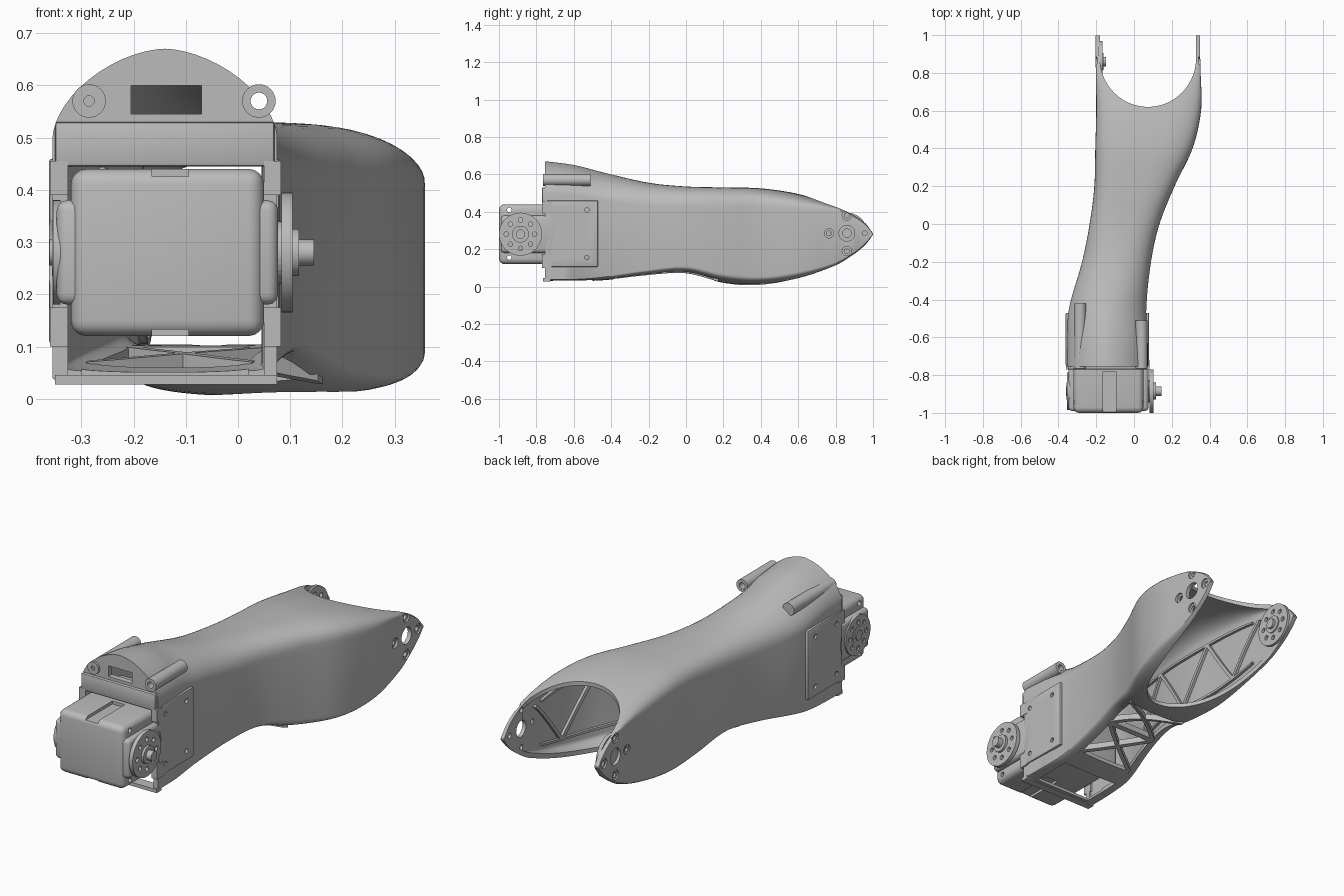
import bpy, bmesh, math
from mathutils import Vector, Matrix

if bpy.data.objects.get("Cube"):
    bpy.data.objects.remove(bpy.data.objects["Cube"])

gray = bpy.data.materials.new("plain_gray")
gray.use_nodes = True
gray.diffuse_color = (0.5, 0.5, 0.5, 1)
gray.node_tree.nodes["Principled BSDF"].inputs["Base Color"].default_value = gray.diffuse_color


def finish(name, bm):
    bmesh.ops.recalc_face_normals(bm, faces=bm.faces)
    mesh = bpy.data.meshes.new(name)
    bm.to_mesh(mesh)
    bm.free()
    ob = bpy.data.objects.new(name, mesh)
    bpy.context.collection.objects.link(ob)
    mesh.materials.append(gray)
    return ob


def activate(ob):
    bpy.ops.object.select_all(action="DESELECT")
    ob.select_set(True)
    bpy.context.view_layer.objects.active = ob


def smooth(*obs):
    for ob in obs:
        activate(ob)
        bpy.ops.object.shade_smooth_by_angle(angle=math.radians(32))


def cut(targets, cutters):
    for ob in targets:
        for c in cutters:
            mod = ob.modifiers.new("cut", "BOOLEAN")
            mod.operation, mod.solver, mod.object = "DIFFERENCE", "EXACT", c
            activate(ob)
            bpy.ops.object.modifier_apply(modifier=mod.name)
    for c in cutters:
        bpy.data.objects.remove(c)


def box(name, lo, hi, bevel=0, seg=3):
    lo, hi = Vector(lo), Vector(hi)
    bm = bmesh.new()
    bmesh.ops.create_cube(bm, size=1, matrix=Matrix.Translation((lo + hi) / 2) @ Matrix.Diagonal((*(hi - lo), 1)))
    if bevel:
        bmesh.ops.bevel(bm, geom=bm.edges[:], offset=bevel, segments=seg, profile=0.5, affect="EDGES")
    return finish(name, bm)


def rod(name, p, q, r, sides=32):
    p, q = Vector(p), Vector(q)
    bm = bmesh.new()
    turn = (q - p).to_track_quat("Z", "Y").to_matrix().to_4x4()
    bmesh.ops.create_cone(bm, cap_ends=True, segments=sides, radius1=r, radius2=r, depth=(q - p).length,
                          matrix=Matrix.Translation((p + q) / 2) @ turn)
    return finish(name, bm)


def loft(name, rings):
    bm = bmesh.new()
    rows = [[bm.verts.new(p) for p in ring] for ring in rings]
    for a, b in zip(rows, rows[1:]):
        for i in range(len(a)):
            j = (i + 1) % len(a)
            bm.faces.new((a[i], a[j], b[j], b[i]))
    bm.faces.new(rows[0])
    bm.faces.new(rows[-1])
    return finish(name, bm)


def prism(name, outline, z0, z1):
    return loft(name, [[(x, y, z) for x, y in outline] for z in (z0, z1)])


# Stations along the limb: y, left, right, top, bottom, crown height, keel height
STATIONS = [
    (-.755, -.355, .075, .67, .03, .17, .01), (-.6, -.352, .072, .65, .03, .16, .01),
    (-.45, -.345, .065, .612, .033, .15, .02), (-.2, -.275, .09, .555, .06, .13, .03),
    (0, -.235, .135, .535, .07, .12, .04), (.2, -.21, .215, .53, .02, .12, .05),
    (.4, -.205, .31, .525, .005, .11, .05), (.6, -.2, .355, .495, .03, .09, .05),
    (.8, -.202, .353, .435, .1, .03, .03), (.9, -.204, .35, .387, .165, .02, .02),
    (.96, -.205, .35, .345, .215, .02, .02), (1, -.205, .35, .285, .275, .004, .004)]


def station(y):
    i = max(k for k in range(len(STATIONS) - 1) if k == 0 or STATIONS[k][0] <= y)
    a, b = STATIONS[i], STATIONS[i + 1]
    prev, nxt = STATIONS[max(i - 1, 0)], STATIONS[min(i + 2, len(STATIONS) - 1)]
    h = b[0] - a[0]
    t = (y - a[0]) / h
    out = []
    for c in range(1, 7):
        ma = (b[c] - prev[c]) / (b[0] - prev[0]) * h
        mb = (nxt[c] - a[c]) / (nxt[0] - a[0]) * h
        d = b[c] - a[c]
        out.append(a[c] + t * (ma + t * (3 * d - 2 * ma - mb + t * (ma + mb - 2 * d))))
    return out


def section(y, inset, count=28):
    xl, xr, zt, zb, crown, keel = station(y)
    xl, xr, zt, zb = xl + inset, xr - inset, zt - inset, zb + inset
    n = 1.7 + 1.3 * min(max((y + .5) / .7, 0), 1)
    ring = []
    for sign, edge, rise, power in ((1, zt, crown, n), (-1, zb, keel, 2.5)):
        for k in range(count + 1):
            a = math.pi * k / count
            c = sign * math.cos(a)
            u = math.copysign(abs(c) ** (2 / power), c)
            v = max(math.sin(a), 0) ** (2 / power)
            ring.append(((xl + xr) / 2 + u * (xr - xl) / 2, y, edge - sign * rise * (1 - v)))
    return ring


def tube(name, y0, y1, inset, steps=56):
    return loft(name, [section(y0 + (y1 - y0) * (1 - (1 - k / steps) ** 1.6), inset) for k in range(steps + 1)])


def fork_gap(depth, z0, z1):
    mid, half, y0 = .074, .255, .88
    arc = [(mid + half * math.cos(a), y0 - depth * math.sin(a)) for a in (math.pi * k / 40 for k in range(41))]
    return prism("gap", arc + [(mid - half, 1.2), (mid + half, 1.2)], z0, z1)


# Hollow limb shell with a fork at the rear
shell = tube("limb_shell", -.755, .999, 0)
cut([shell], [tube("hollow", -.725, .85, .02)])
cut([shell], [fork_gap(.26, .28, 1), fork_gap(.62, -.2, .281)])
cut([shell], [box("mouth", (-.325, -.9, .045), (.05, -.6, .445)),
              box("slot", (-.205, -.9, .545), (-.07, -.7, .6)),
              box("floor_hatch", (-.3, -.71, -.1), (.02, -.5, .1))])

# Floor window, later filled by the lattice
ys = [-.38 + .53 * k / 12 for k in range(13)]
window = [(station(y)[0] + .05, y) for y in ys] + [(station(y)[1] - .05, y) for y in reversed(ys)]
cut([shell], [prism("floor_window", window, -.1, .15)])

# Fork pivot holes and their countersunk screw holes
PY, PZ, R = .86, .285, .095
cut([shell], [rod("pivot", (-1, PY, PZ), (1, PY, PZ), .042)])
for dy, dz in ((R, 0), (-R, 0), (0, R), (0, -R)):
    y, z = PY + dy, PZ + dz
    cut([shell], [rod("hole", (-1, y, z), (1, y, z), .013, 16),
                  rod("sink", (.342, y, z), (1, y, z), .025, 20),
                  rod("sink", (-1, y, z), (-.196, y, z), .025, 20)])

# Tubular ears on the front shoulders
ears = [rod("ear_" + s, (x, -.765, .57), (x, end, .57), .032) for s, x, end in
        (("right", -.285, -.42), ("left", .04, -.51))]
cut([shell, ears[1]], [rod("bore", (.04, -.9, .57), (.04, -.3, .57), .016, 20)])
cut([ears[0]], [rod("bore", (-.285, -.9, .57), (-.285, -.75, .57), .01, 20)])
smooth(shell, *ears)

# Side mounting plates with screw holes
for side, x0, x1 in (("left", .06, .08), ("right", -.362, -.34)):
    plate = box("side_plate_" + side, (x0, -.75, .105), (x1, -.47, .46), .007, 2)
    holes = [rod("hole", (x0 - .05, y, z), (x1 + .05, y, z), .012, 16) for y in (-.7, -.53) for z in (.155, .41)]
    holes.append(rod("arc", (x0 - .1, -.885, .28), (x1 + .1, -.885, .28), .15, 48))
    cut([plate], holes)
    smooth(plate)

# Front frame tabs
for side, x0, x1 in (("left", .05, .082), ("right", -.36, -.325)):
    for level, z0, z1 in (("upper", .39, .455), ("lower", .1, .175)):
        box("frame_tab_" + level + "_" + side, (x0, -.77, z0), (x1, -.72, z1))
lip = box("front_brow", (-.35, -.77, .445), (.07, -.73, .53), .006, 2)
bar = box("front_sill", (-.35, -.765, .027), (.075, -.725, .045))

# Motor body with grooves above and below
body = box("motor_body", (-.32, -1, .12), (.05, -.5, .44), .03, 4)
cut([body], [box("groove", (-.165, -1.1, z0), (-.095, -.78, z1)) for z0, z1 in ((.425, .5), (.05, .133))])
cut([body], [rod("screw_hole", (-1, -.945, z), (1, -.945, z), .012, 16) for z in (.155, .41)])
cheeks = box("motor_cheeks", (-.347, -.99, .18), (.077, -.72, .38), .02, 3)
smooth(lip, bar, body, cheeks)


# Round drive horns: disc with a ring of holes, flange and shaft
def horn(name, y, z, x0, x1, r, hub):
    s = math.copysign(1, x1 - x0)
    disc = rod(name + "_disc", (x0, y, z), (x1, y, z), r, 48)
    ring = [(math.pi * k / 4) for k in range(8)]
    cut([disc], [rod("hole", (x0 - s, y + .66 * r * math.cos(a), z + .66 * r * math.sin(a)),
                     (x1 + s, y + .66 * r * math.cos(a), z + .66 * r * math.sin(a)), .012, 14) for a in ring])
    flange = rod(name + "_flange", (x1 - s * .005, y, z), (x1 + s * hub * .3, y, z), .045)
    shaft = rod(name + "_shaft", (x1, y, z), (x1 + s * hub, y, z), .025)
    smooth(disc, flange, shaft)


horn("drive_horn", -.885, .28, .083, .104, .115, .041)
rod("drive_axle", (.06, -.885, .28), (.09, -.885, .28), .06)
horn("idle_horn", -.885, .28, -.34, -.354, .1, .007)
horn("fork_horn", PY, PZ, -.187, -.168, .11, .02)


# Ribs: strips that follow the floor or a wall between given points
def rib(name, p, q, where, w=.01, steps=8):
    rings = []
    side = Vector((-(q[1] - p[1]), q[0] - p[0])).normalized() * w
    for k in range(steps + 1):
        u, v = (p[i] + (q[i] - p[i]) * k / steps for i in (0, 1))
        ring = []
        for e, d in ((-1, 0), (1, 0), (1, 1), (-1, 1)):
            a, b = u + e * side[0], v + e * side[1]
            ring.append(where(a, b, d))
        rings.append(ring)
    loft(name, rings)


def on_floor(y, f, d):
    xl, xr, zt, zb, crown, keel = station(y)
    return (xl + .04 + (xr - xl - .08) * f, y, zb + .002 + .03 * d)


def on_right(y, f, d):
    xl, xr, zt, zb, crown, keel = station(y)
    return (xl + .012 + .022 * d, y, zb + (zt - zb) * f)


def on_left(y, f, d):
    xl, xr, zt, zb, crown, keel = station(y)
    return (xr - .012 - .022 * d, y, zb + (zt - zb) * f)


# Crossed floor lattice
for y0, y1 in ((-.38, -.11), (-.11, .16)):
    for f0, f1 in ((0, 1), (1, 0)):
        rib("floor_rib", (y0, f0), (y1, f1), on_floor, .014)
rib("floor_cross_rib", (-.11, 0), (-.11, 1), on_floor, .014)

# Zigzag stiffeners and rails inside both walls
for where in (on_right, on_left):
    for k in range(5):
        y = -.25 + .2 * k
        rib("wall_rib", (y, .2 + .55 * (k % 2)), (y + .2, .75 - .55 * (k % 2)), where)
    for f in (.2, .75):
        rib("wall_rail", (-.25, f), (.7, f), where, .012, 20)
